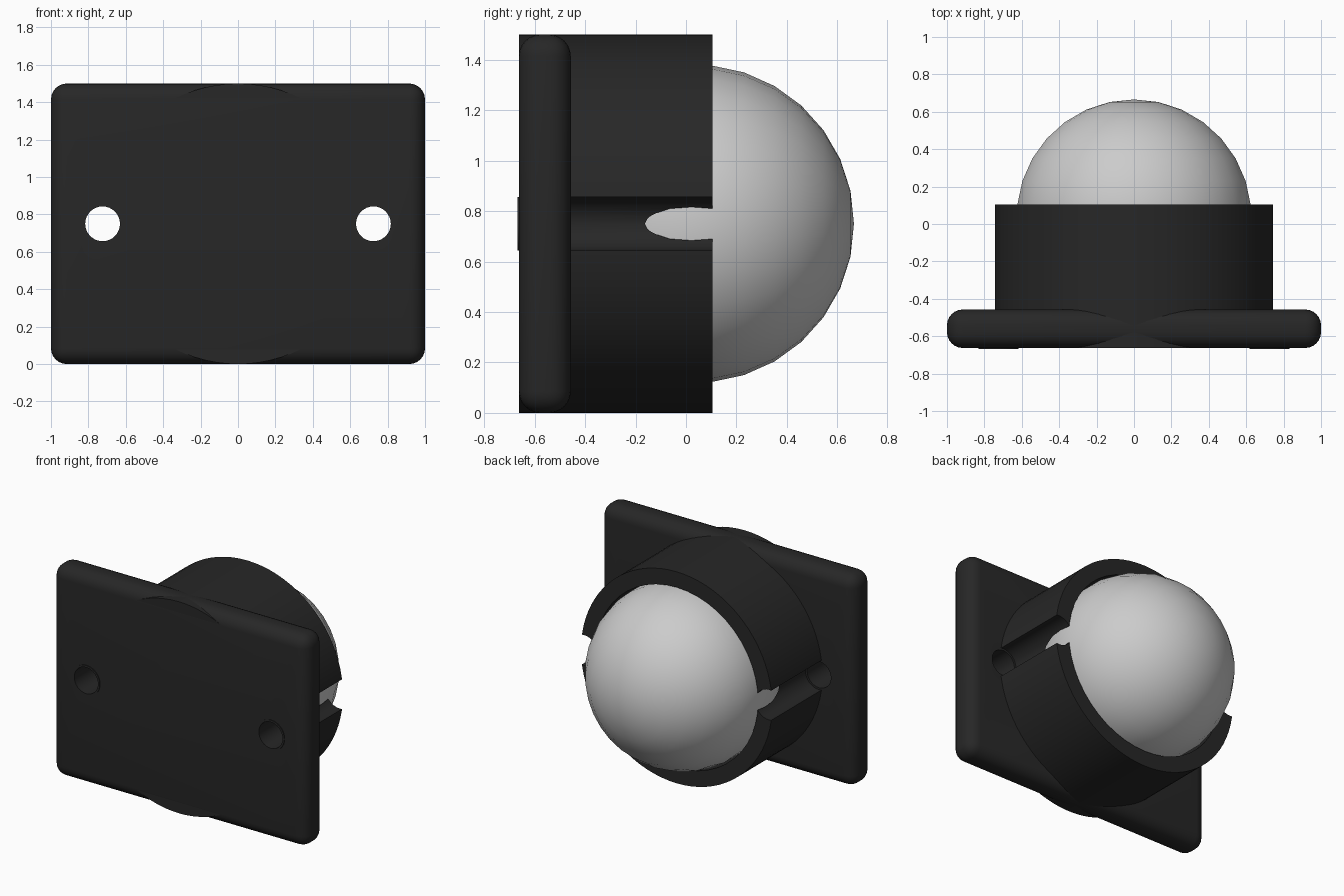
import bpy
from math import pi, radians

if "Cube" in bpy.data.objects:
    bpy.data.objects.remove(bpy.data.objects["Cube"])

CZ = 0.75          # height of the ball / housing axis
HOLE_X = 0.724     # screw hole offset

black = bpy.data.materials.new("black_plastic")
black.diffuse_color = (0.02, 0.02, 0.02, 1)
black.use_nodes = True
black.node_tree.nodes["Principled BSDF"].inputs["Base Color"].default_value = black.diffuse_color


def cylinder(name, x, r, y0, y1, sides=64):
    """Cylinder along y between y0 and y1."""
    bpy.ops.mesh.primitive_cylinder_add(
        vertices=sides, radius=r, depth=y1 - y0,
        location=(x, (y0 + y1) / 2, CZ), rotation=(pi / 2, 0, 0))
    ob = bpy.context.object
    ob.name = name
    return ob


def ball(name, r, y, seg, rings):
    """Sphere with its poles along y."""
    bpy.ops.mesh.primitive_uv_sphere_add(
        segments=seg, ring_count=rings, radius=r,
        location=(0, y, CZ), rotation=(pi / 2, 0, 0))
    ob = bpy.context.object
    ob.name = name
    return ob


def apply(ob, mod):
    bpy.context.view_layer.objects.active = ob
    bpy.ops.object.modifier_apply(modifier=mod.name)


def cut(ob, cutters):
    for c in cutters:
        m = ob.modifiers.new("cut", 'BOOLEAN')
        m.operation = 'DIFFERENCE'
        m.solver = 'EXACT'
        m.object = c
        apply(ob, m)


def finish(ob, mat=None, angle=35):
    bpy.ops.object.select_all(action='DESELECT')
    ob.select_set(True)
    bpy.context.view_layer.objects.active = ob
    bpy.ops.object.shade_smooth_by_angle(angle=radians(angle))
    if mat:
        ob.data.materials.clear()
        ob.data.materials.append(mat)


# Cutters: screw holes, screwdriver grooves and the ball socket
holes = [cylinder("hole_cutter", s * HOLE_X, 0.093, -1, 1, 32) for s in (-1, 1)]
grooves = [cylinder("groove_cutter", s * HOLE_X, 0.107, -0.456, 1, 32) for s in (-1, 1)]
socket = ball("socket_cutter", 0.645, 0.022, 48, 24)

# Rounded mounting plate
bpy.ops.mesh.primitive_cube_add(size=1, location=(0, -0.56, CZ))
plate = bpy.context.object
plate.name = "mounting_plate"
plate.scale = (2, 0.206, 1.5)
bpy.ops.object.transform_apply(location=False, rotation=False, scale=True)
bev = plate.modifiers.new("round", 'BEVEL')
bev.width = 0.085
bev.segments = 6
apply(plate, bev)
cut(plate, holes)
finish(plate, black)

# Round housing with the socket and side grooves
housing = cylinder("ball_housing", 0, 0.75, -0.662, 0.105, 80)
cut(housing, holes + grooves + [socket])
finish(housing, black)

# Thin collars lining the screw holes
for s, side in ((-1, "left"), (1, "right")):
    collar = cylinder("hole_collar_" + side, s * HOLE_X, 0.107, -0.668, -0.458, 32)
    cut(collar, [holes[0 if s < 0 else 1]])
    finish(collar, black)

# Steel ball
finish(ball("transfer_ball", 0.631, 0.035, 30, 15))

for c in holes + grooves + [socket]:
    bpy.data.objects.remove(c, do_unlink=True)
